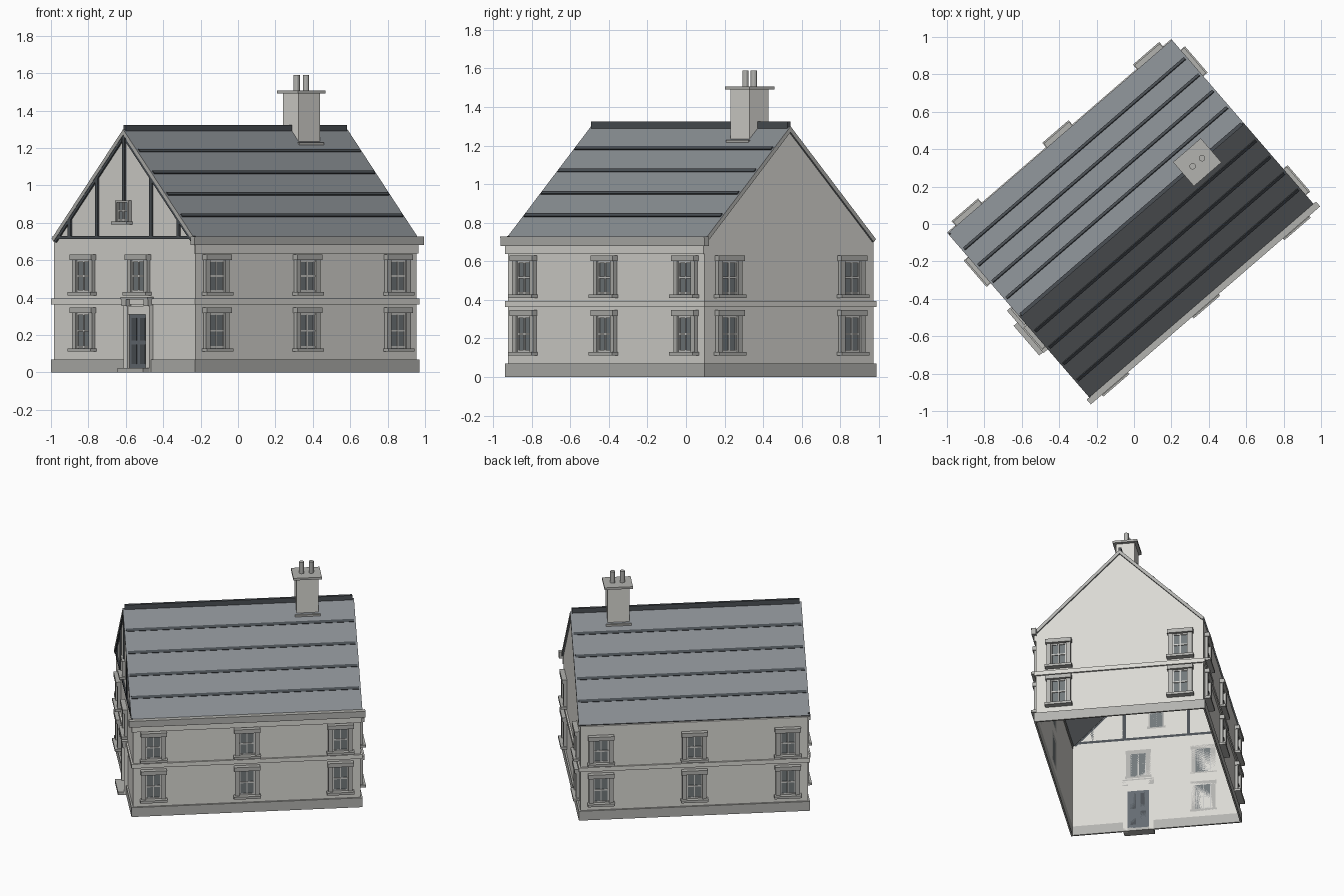
import bpy, bmesh, math
from mathutils import Matrix, Vector

cube = bpy.data.objects.get("Cube")
if cube:
    bpy.data.objects.remove(cube)

# Overall sizes: half length, half width, eaves and ridge heights
L, W, EAVE, RIDGE = 0.78, 0.578, 0.70, 1.30
HOUSE = Matrix.Translation((-0.015, 0.025, 0)) @ Matrix.Rotation(math.radians(40.8), 4, 'Z')


def material(name, r, g, b):
    m = bpy.data.materials.new(name)
    m.use_nodes = True
    m.diffuse_color = (r, g, b, 1)
    m.node_tree.nodes["Principled BSDF"].inputs["Base Color"].default_value = (r, g, b, 1)
    return m


WALL = material("pale render", 0.70, 0.69, 0.65)
STONE = material("grey stone", 0.45, 0.45, 0.43)
ROOF = material("roof slate", 0.25, 0.27, 0.29)
DARK = material("dark slate timber", 0.07, 0.08, 0.09)
GLASS = material("window glass", 0.17, 0.19, 0.20)
SASH = material("sash paint", 0.58, 0.58, 0.56)
DOOR = material("door paint", 0.13, 0.15, 0.17)


def facade(k):
    """Frame of one wall: x along it, -y outward. Even k are long walls."""
    return HOUSE @ Matrix.Rotation(k * math.pi / 2, 4, 'Z') @ Matrix.Translation((0, -(L if k % 2 else W), 0))


class Part:
    """Collects boxes, tubes and prisms into one mesh."""

    def __init__(self):
        self.bm, self.mats = bmesh.new(), []

    def slot(self, mat):
        if mat not in self.mats:
            self.mats.append(mat)
        return self.mats.index(mat)

    def box(self, x, y, z, mat, turn=None):
        size = [b - a for a, b in (x, y, z)]
        mid = [(a + b) / 2 for a, b in (x, y, z)]
        m = Matrix.Translation(mid) @ (turn or Matrix()) @ Matrix.Diagonal((*size, 1))
        made = bmesh.ops.create_cube(self.bm, size=1, matrix=m)
        self.paint(made["verts"], mat)

    def tube(self, x, y, z, radius, mat):
        m = Matrix.Translation((x, y, (z[0] + z[1]) / 2))
        made = bmesh.ops.create_cone(self.bm, cap_ends=True, segments=12, radius1=radius,
                                     radius2=radius, depth=z[1] - z[0], matrix=m)
        self.paint(made["verts"], mat)

    def paint(self, verts, mat):
        i = self.slot(mat)
        for f in {f for v in verts for f in v.link_faces}:
            f.material_index = i

    def mesh(self, name):
        me = bpy.data.meshes.new(name)
        self.bm.normal_update()
        self.bm.to_mesh(me)
        for m in self.mats:
            me.materials.append(m)
        return me


def place(name, part, frame):
    me = part if isinstance(part, bpy.types.Mesh) else part.mesh(name)
    ob = bpy.data.objects.new(name, me)
    bpy.context.collection.objects.link(ob)
    ob.matrix_world = frame
    return ob


def prism(part, profile, half, mat):
    """Extrude a (y, z) profile along x; leaves the ends as polygons."""
    a, b = ([part.bm.verts.new((s * half, y, z)) for y, z in profile] for s in (-1, 1))
    n = len(profile)
    faces = [part.bm.faces.new((a[i], a[(i + 1) % n], b[(i + 1) % n], b[i])) for i in range(n)]
    faces += [part.bm.faces.new(a), part.bm.faces.new(b[::-1])]
    bmesh.ops.recalc_face_normals(part.bm, faces=faces)
    part.paint(a + b, mat)
    return faces


# Wall shell with gables, open underneath
walls = Part()
prism(walls, [(-W, 0), (W, 0), (W, EAVE), (0, EAVE + W), (-W, EAVE)], L, WALL)
walls.bm.normal_update()
floor = [f for f in walls.bm.faces if f.normal.z < -0.9]
bmesh.ops.delete(walls.bm, geom=floor, context='FACES')
place("walls", walls, HOUSE)

# Roof covering with stone verges on the gable ends
roof = Part()
e, t = W + 0.007, 0.03
prism(roof, [(-e, RIDGE - e), (0, RIDGE), (e, RIDGE - e), (e - t / 2, RIDGE - e - t / 2),
             (0, RIDGE - t), (t / 2 - e, RIDGE - e - t / 2)], L + 0.012, ROOF)
roof.bm.normal_update()
verge = roof.slot(STONE)
for f in roof.bm.faces:
    if abs(f.normal.x) > 0.9:
        f.material_index = verge
place("roof", roof, HOUSE)

# Dark course strips on both slopes, and the ridge cap
courses = Part()
for side in (-1, 1):
    turn = Matrix.Rotation(-side * math.pi / 4, 4, 'X')
    for i in range(1, 5):
        d = i * 0.1155
        y, z = side * d, RIDGE - d
        courses.box((-L, L), (y - 0.01, y + 0.01), (z - 0.006, z + 0.006), DARK, turn)
place("roof_courses", courses, HOUSE)
ridge = Part()
ridge.box((-L, L), (-0.01, 0.01), (RIDGE - 0.01, RIDGE + 0.024), DARK)
place("ridge_cap", ridge, HOUSE)

# Chimney on the ridge
chimney = Part()
cu = 0.467


def stack(w, d, z, mat):
    chimney.box((cu - w / 2, cu + w / 2), (-d / 2, d / 2), z, mat)


stack(0.15, 0.13, (1.20, 1.49), WALL)
stack(0.175, 0.17, (1.215, 1.228), STONE)
stack(0.195, 0.17, (1.49, 1.506), STONE)
for s in (-1, 1):
    chimney.tube(cu + s * 0.033, 0, (1.50, 1.59), 0.017, STONE)
place("chimney", chimney, HOUSE)

# Plinth, with a gap at the doorway, and the string course
DX = 0.125
for k, side in enumerate(("long_front", "plain_gable", "long_back", "door_gable")):
    h = (W if k % 2 else L) + 0.012
    plinth, band = Part(), Part()
    spans = [(-h, DX - 0.105), (DX + 0.105, h)] if k == 3 else [(-h, h)]
    for span in spans:
        plinth.box(span, (-0.012, 0), (0, 0.07), STONE)
    band.box((-h, h), (-0.012, 0), (0.364, 0.395), WALL)
    place(side + "_plinth", plinth, facade(k))
    place(side + "_string_course", band, facade(k))

# Cornice and gutter along the long front
eaves = Part()
eaves.box((-L - 0.01, L + 0.005), (-0.014, 0), (0.637, 0.68), WALL)
eaves.box((-L - 0.03, L + 0.03), (-0.028, 0.004), (0.68, 0.72), STONE)
eaves.box((-L - 0.03, L + 0.03), (-0.03, 0.004), (0.72, 0.728), STONE)
place("cornice_and_gutter", eaves, facade(0))


def window_mesh(name, w, h, lintel):
    """Glass, sash bars, jambs, sill and optional lintel; origin at the sill."""
    p = Part()
    top = h - (0.03 if lintel else 0.0)
    p.box((-w / 2, w / 2), (-0.006, 0), (0.01, top), GLASS)
    zm = (0.018 + top) / 2
    for z in (0.024, zm, top - 0.005):
        p.box((-w / 2, w / 2), (-0.012, 0), (z - 0.005, z + 0.005), SASH)
    for x in (-w / 2 + 0.004, 0, w / 2 - 0.004):
        p.box((x - 0.004, x + 0.004), (-0.0115, 0), (0.018, top), SASH)
    j = 0.03 if lintel else 0.012
    for s in (-1, 1):
        x = s * (w / 2 + j / 2)
        p.box((x - j / 2, x + j / 2), (-0.022, 0), (0.01, top), STONE)
    o = w / 2 + j + 0.01
    p.box((-o, o), (-0.042, 0), (0, 0.018), STONE)
    if lintel:
        p.box((0.004 - o, o - 0.004), (-0.034, 0), (top, h), STONE)
    else:
        p.box((0.01 - o, o - 0.01), (-0.022, 0), (h - 0.012, h), STONE)
    return p.mesh(name)


# Sash windows in two storeys on every wall
lower = window_mesh("lower_window", 0.106, 0.236, True)
upper = window_mesh("upper_window", 0.106, 0.22, True)
long_row, gable_row = (-0.64, 0, 0.64), (-0.42, 0.42)
for k, low, high in ((0, long_row, long_row), (1, gable_row, gable_row),
                     (2, long_row, long_row), (3, (-0.325,), (-0.325, DX))):
    for name, me, row, z in (("lower_window", lower, low, 0.111), ("upper_window", upper, high, 0.411)):
        for x in row:
            place(name, me, facade(k) @ Matrix.Translation((x, 0, z)))
place("attic_window", window_mesh("attic_window", 0.085, 0.13, False),
      facade(3) @ Matrix.Translation((0, 0, 0.79)))

# Half timbering on the door gable
timber = Part()
timber.box((-W, W), (-0.01, 0), (0.712, 0.73), DARK)
for i in range(-2, 3):
    x = i * 0.222
    base = 0.92 if i == 0 else 0.72
    timber.box((x - 0.011, x + 0.011), (-0.01, 0), (base, RIDGE - 0.035 - abs(x)), DARK)
reach = W * math.sqrt(2) / 2 - 0.025
for s in (-1, 1):
    x, z = s * W / 2, RIDGE - W / 2 - 0.04
    timber.box((x - reach, x + reach), (-0.01, 0), (z - 0.007, z + 0.007), DARK,
               Matrix.Rotation(s * math.pi / 4, 4, 'Y'))
place("gable_timbers", timber, facade(3))

# Front door with panels, surround, hood and step
door = Part()
door.box((DX - 0.075, DX + 0.075), (-0.008, 0), (0.02, 0.31), DOOR)
for s in (-1, 1):
    x = DX + s * 0.034
    for z in ((0.045, 0.15), (0.17, 0.29)):
        door.box((x - 0.02, x + 0.02), (-0.012, 0), z, DARK)
    x = DX + s * 0.09
    door.box((x - 0.015, x + 0.015), (-0.025, 0), (0, 0.355), WALL)
    door.box((x - 0.018, x + 0.018), (-0.038, 0), (0.355, 0.39), STONE)
door.box((DX - 0.075, DX + 0.075), (-0.02, 0), (0.31, 0.355), WALL)
door.box((DX - 0.11, DX + 0.11), (-0.042, 0), (0.39, 0.404), STONE)
door.box((DX - 0.105, DX + 0.105), (-0.068, 0), (0, 0.024), STONE)
place("front_door", door, facade(3))
